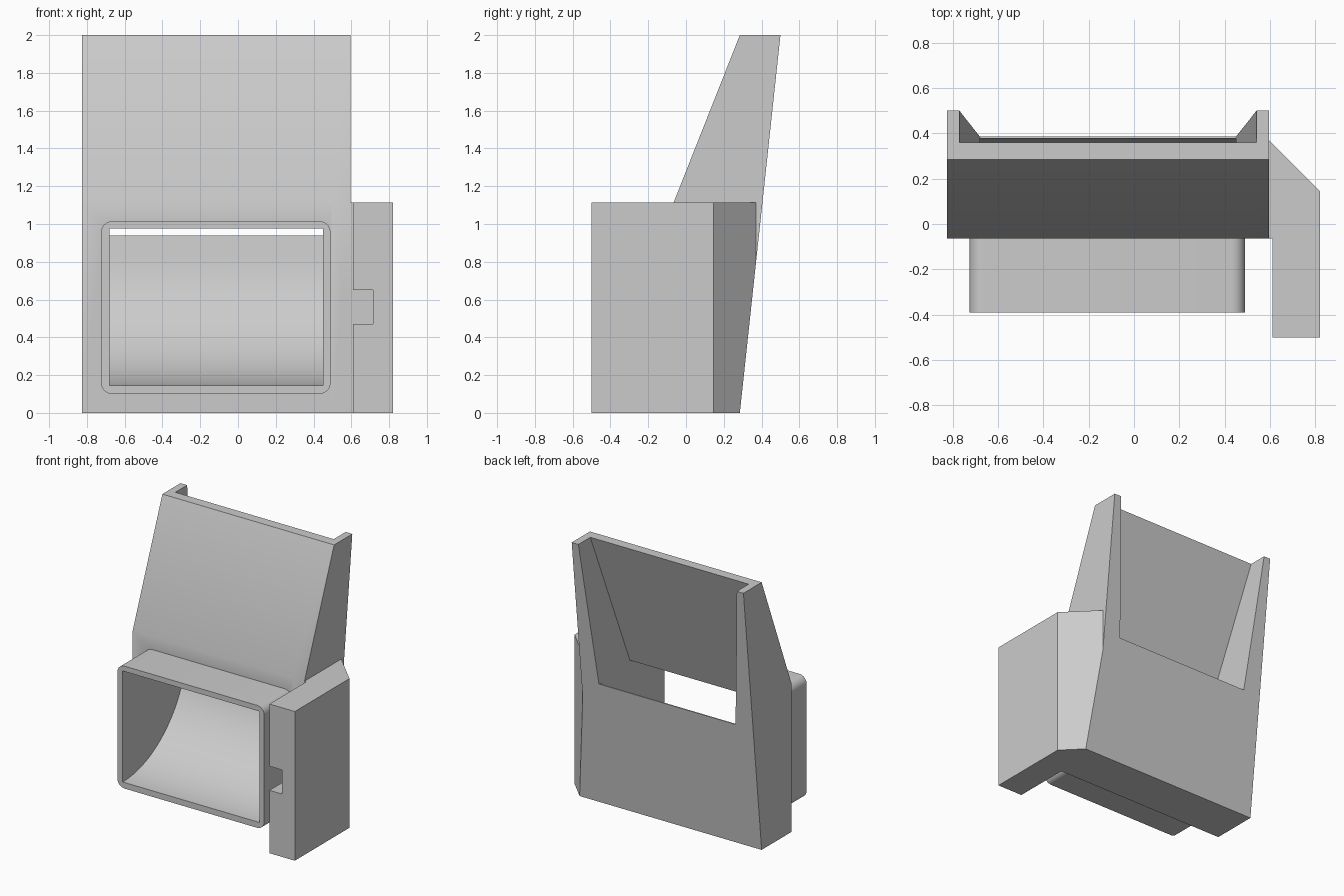
import bpy, bmesh, math
from mathutils import Vector

if "Cube" in bpy.data.objects:
    bpy.data.objects.remove(bpy.data.objects["Cube"], do_unlink=True)

grey = bpy.data.materials.new("light_grey")
grey.use_nodes = True
grey.diffuse_color = (0.6, 0.6, 0.6, 1)
grey.node_tree.nodes["Principled BSDF"].inputs["Base Color"].default_value = (0.6, 0.6, 0.6, 1)


def make_object(name, bm):
    bmesh.ops.recalc_face_normals(bm, faces=bm.faces)
    mesh = bpy.data.meshes.new(name)
    bm.to_mesh(mesh)
    bm.free()
    mesh.materials.append(grey)
    obj = bpy.data.objects.new(name, mesh)
    bpy.context.collection.objects.link(obj)
    return obj


def prism(name, profile, start, end, place):
    """Extrude a 2D profile; place(a, b, depth) gives the 3D point."""
    bm = bmesh.new()
    near = [bm.verts.new(place(a, b, start)) for a, b in profile]
    far = [bm.verts.new(place(a, b, end)) for a, b in profile]
    bm.faces.new(near)
    bm.faces.new(far)
    n = len(profile)
    for i in range(n):
        j = (i + 1) % n
        bm.faces.new((near[i], near[j], far[j], far[i]))
    return make_object(name, bm)


def along_x(a, b, d):
    return (d, a, b)


def along_y(a, b, d):
    return (a, d, b)


def along_z(a, b, d):
    return (a, b, d)


def combine(target, other, operation):
    mod = target.modifiers.new(operation, "BOOLEAN")
    mod.operation = operation
    mod.solver = "EXACT"
    mod.object = other
    bpy.context.view_layer.objects.active = target
    bpy.ops.object.modifier_apply(modifier=mod.name)
    bpy.data.objects.remove(other, do_unlink=True)


LEFT, RIGHT = -0.68, 0.45      # inner channel walls
FRONT, BASE_BACK, TOP_BACK = -0.065, 0.285, 0.5
LEAN = (TOP_BACK - BASE_BACK) / 2

# Main body with sloping hopper front and leaning back
body = prism("hopper_body", [(FRONT, 0), (FRONT, 1.115), (BASE_BACK, 2),
                             (TOP_BACK, 2), (BASE_BACK, 0)], -0.825, 0.595, along_x)

# Side bracket with angled rear, trimmed to the leaning back
bracket = prism("side_bracket", [(0.61, -0.5), (0.82, -0.5), (0.82, 0.145), (0.595, 0.37),
                                 (0.5, 0.2), (0.5, FRONT), (0.61, FRONT)], 0, 1.115, along_z)
bm = bmesh.new()
bm.from_mesh(bracket.data)
cut = bmesh.ops.bisect_plane(bm, geom=bm.verts[:] + bm.edges[:] + bm.faces[:],
                             plane_co=(0, BASE_BACK, 0), plane_no=Vector((0, 1, -LEAN)),
                             clear_outer=True)
bmesh.ops.holes_fill(bm, edges=[e for e in cut["geom_cut"] if isinstance(e, bmesh.types.BMEdge)])
bmesh.ops.recalc_face_normals(bm, faces=bm.faces)
bm.to_mesh(bracket.data)
bm.free()
combine(body, bracket, "UNION")

# Rounded outlet spout
R = 0.06
spout_outline = []
for cx, cz, first in ((0.49 - R, 1.015 - R, 0), (-0.725 + R, 1.015 - R, 90),
                      (-0.725 + R, 0.1 + R, 180), (0.49 - R, 0.1 + R, 270)):
    for step in range(9):
        a = math.radians(first + step * 90 / 8)
        spout_outline.append((cx + R * math.cos(a), cz + R * math.sin(a)))
combine(body, prism("spout", spout_outline, -0.39, 0.0, along_y), "UNION")

# Curved chute running from the spout up to the rear lip
radius, floor = 0.76, 0.145
end = math.pi / 2 - math.atan(LEAN)
chute = [(-0.6, floor)]
for i in range(33):
    a = end * i / 32
    chute.append((-0.39 + radius * math.sin(a), floor + radius * (1 - math.cos(a))))
y, z = chute[-1]
chute += [(y + LEAN * (0.95 - z), 0.95), (0.2, 0.99), (0.02, 0.975), (-0.6, 0.975)]
combine(body, prism("chute_cutter", chute, LEFT, RIGHT, along_x), "DIFFERENCE")

# Flared rear pocket behind the hopper front plate
bm = bmesh.new()
for x_low, x_high in ((LEFT, -0.774), (RIGHT, 0.544)):
    bm.verts.new((x_low, 0.02, 0.975))
    bm.verts.new((x_low, 0.6, 0.915))
    bm.verts.new((x_high, 0.376, 2.05))
    bm.verts.new((x_high, 0.6, 2.05))
bmesh.ops.convex_hull(bm, input=bm.verts)
combine(body, make_object("pocket_cutter", bm), "DIFFERENCE")

# Slot in the inner face of the bracket
slot = prism("slot_cutter", [(0.55, 0.47), (0.715, 0.47), (0.715, 0.65), (0.55, 0.65)],
             -0.6, FRONT, along_y)
combine(body, slot, "DIFFERENCE")

bpy.ops.object.select_all(action="DESELECT")
body.select_set(True)
bpy.context.view_layer.objects.active = body
bpy.ops.object.shade_smooth_by_angle(angle=math.radians(25))
